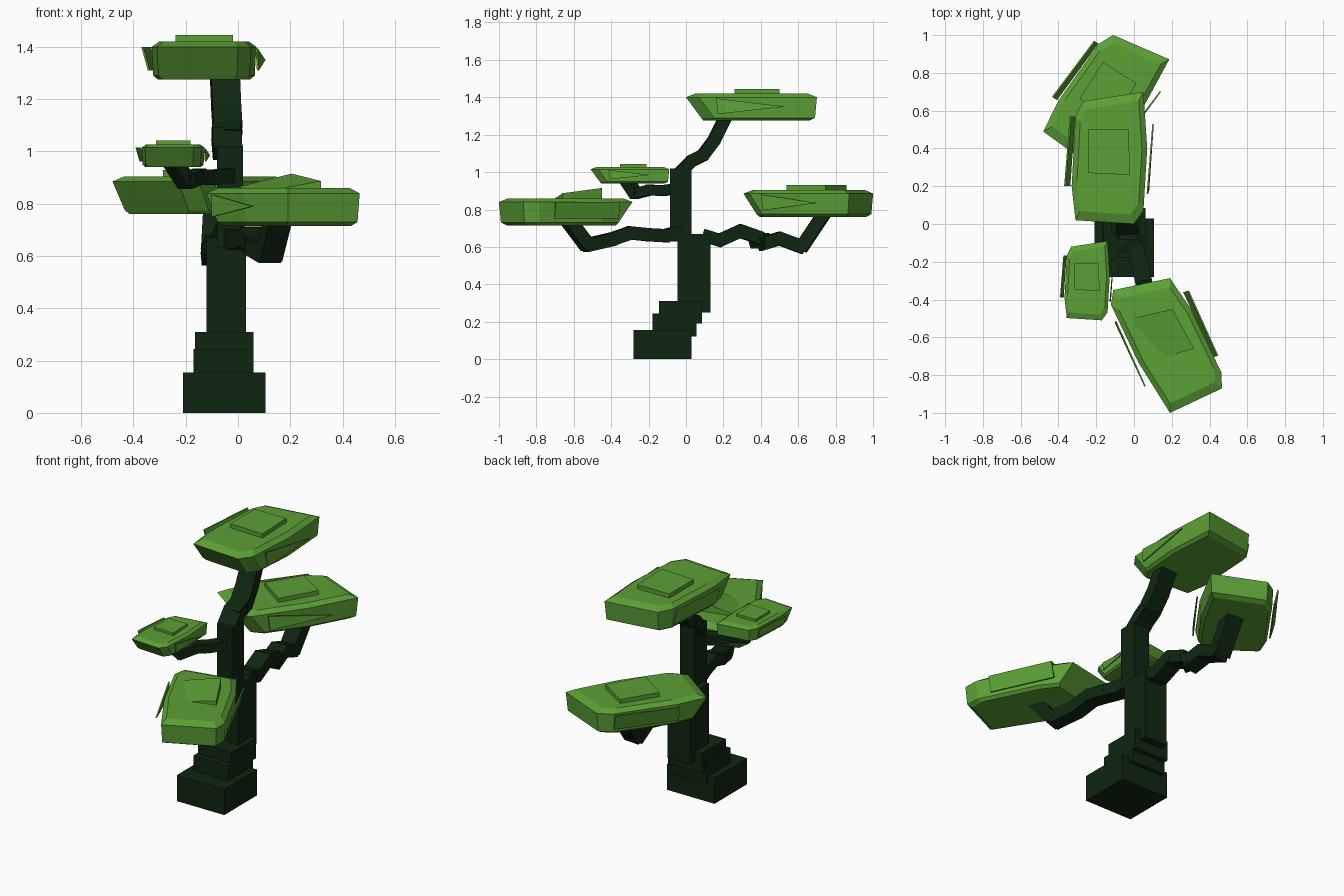
import bpy, bmesh
from mathutils import Vector, Matrix

if "Cube" in bpy.data.objects:
    bpy.data.objects.remove(bpy.data.objects["Cube"])


def material(name, color):
    m = bpy.data.materials.new(name)
    m.use_nodes = True
    m.diffuse_color = color
    m.node_tree.nodes["Principled BSDF"].inputs["Base Color"].default_value = color
    return m


BARK = material("dark_bark", (0.0048, 0.0194, 0.0056, 1))
LEAF = material("leaf_green", (0.107, 0.352, 0.037, 1))


def finish(name, bm, mat):
    bmesh.ops.recalc_face_normals(bm, faces=bm.faces)
    mesh = bpy.data.meshes.new(name)
    bm.to_mesh(mesh)
    bm.free()
    mesh.materials.append(mat)
    obj = bpy.data.objects.new(name, mesh)
    bpy.context.collection.objects.link(obj)


def block(name, lo, hi):
    lo, hi = Vector(lo), Vector(hi)
    bm = bmesh.new()
    place = Matrix.Translation((lo + hi) / 2) @ Matrix.Diagonal((*(hi - lo), 1))
    bmesh.ops.create_cube(bm, size=1, matrix=place)
    finish(name, bm, BARK)


def branch(name, path, width, height):
    """Chain of overlapping boxes that follow a path."""
    bm = bmesh.new()
    for a, b in zip(path, path[1:]):
        a, b = Vector(a), Vector(b)
        turn = (b - a).to_track_quat('Y', 'Z').to_matrix().to_4x4()
        size = Matrix.Diagonal((width, (b - a).length + 0.025, height, 1))
        bmesh.ops.create_cube(bm, size=1, matrix=Matrix.Translation((a + b) / 2) @ turn @ size)
    finish(name, bm, BARK)


def prism(bm, points, offset):
    """Solid between a polygon and its offset copy."""
    offset = Vector(offset)
    near = [bm.verts.new(p) for p in points]
    far = [bm.verts.new(Vector(p) + offset) for p in points]
    bm.faces.new(near)
    bm.faces.new(far[::-1])
    for i in range(len(near)):
        j = (i + 1) % len(near)
        bm.faces.new((near[i], far[i], far[j], near[j]))


OUTLINE = [(-.31, .02), (0, 0), (.05, .07), (.07, .4),
           (.05, .70), (-.27, .65), (-.31, .57), (-.33, .2)]
CENTRE = Vector((-.13, .36))


def canopy(name, origin, ax, ay, scale=1, shift=0, tilt=(.025, .025, .025, .025)):
    """Chamfered foliage slab with an undercut near end and leaf plates."""
    bm = bmesh.new()
    # body rings: height, inset factor, undercut of the near end
    rings = []
    for z, inset, cut in ((0, .88, .05), (.015, .97, .07), (.125, 1, 0), (.145, .86, 0)):
        ring = []
        for p in OUTLINE:
            q = CENTRE + (Vector(p) - CENTRE) * inset
            if p[1] < .1:
                q.y += cut
            ring.append(bm.verts.new((q.x, q.y, z)))
        rings.append(ring)
    for lower, upper in zip(rings, rings[1:]):
        for i in range(8):
            j = (i + 1) % 8
            bm.faces.new((lower[i], lower[j], upper[j], upper[i]))
    bm.faces.new(rings[0][::-1])
    bm.faces.new(rings[-1])
    # raised top plate
    corners = ((-.24, .27), (-.02, .26), (-.03, .5), (-.24, .5))
    prism(bm, [(x, y + shift, .145 + t) for (x, y), t in zip(corners, tilt)], (0, 0, -.06))
    # side leaf plates: four-cornered on one side, pointed on the other
    prism(bm, [(-.37, .2 + shift, .125), (-.345, .2 + shift, .035),
               (-.32, .57 + shift, .035), (-.34, .57 + shift, .125)], (.008, 0, 0))
    prism(bm, [(.075, .16, .12), (.08, .17, .035), (.105, .53, .075)], (-.008, 0, 0))
    # place in the tree
    frame = Matrix(((ax[0], ay[0], 0, origin[0]),
                    (ax[1], ay[1], 0, origin[1]),
                    (0, 0, 1, origin[2]), (0, 0, 0, 1)))
    bmesh.ops.transform(bm, matrix=frame @ Matrix.Scale(scale, 4), verts=bm.verts)
    finish(name, bm, LEAF)


# Trunk
block("trunk_base", (-.21, -.28, 0), (.105, .03, .155))
block("trunk_lower_step", (-.17, -.18, .12), (.06, .055, .245))
block("trunk_upper_step", (-.165, -.145, .19), (.06, .085, .31))
block("trunk_main", (-.12, -.045, .25), (.03, .13, .67))
block("trunk_top", (-.08, -.085, .63), (.02, .03, 1.02))

# Branches
branch("top_branch", [(-.04, -.03, 1.0), (-.045, .03, 1.06), (-.04, .09, 1.09),
                      (-.045, .15, 1.17), (-.05, .21, 1.29)], .11, .065)
branch("back_branch", [(-.03, .1, .66), (-.03, .18, .635), (-.035, .29, .685), (-.05, .39, .65),
                       (-.06, .4, .615), (-.075, .5, .645), (-.09, .62, .6), (-.08, .74, .78)], .1, .07)
branch("front_branch", [(-.02, -.03, .68), (0, -.11, .66), (.03, -.2, .665), (.05, -.3, .675),
                        (.07, -.4, .64), (.12, -.53, .61), (.15, -.62, .73)], .09, .07)
branch("small_branch", [(-.03, -.06, .91), (-.1, -.13, .9), (-.15, -.19, .905),
                        (-.2, -.27, .885), (-.25, -.32, .96)], .06, .055)

# Foliage
canopy("top_canopy", (0, 0, 1.275), (1, 0), (0, 1))
canopy("small_canopy", (-.17, -.51, .94), (1, 0), (0, 1), scale=.6)
canopy("back_canopy", (-.229, .307, .76), (.845, -.534), (.534, .845))
canopy("front_canopy", (-.11, -.35, .715), (-.937, -.264), (.496, -.91),
       shift=-.09, tilt=(.055, .003, -.01, .027))
